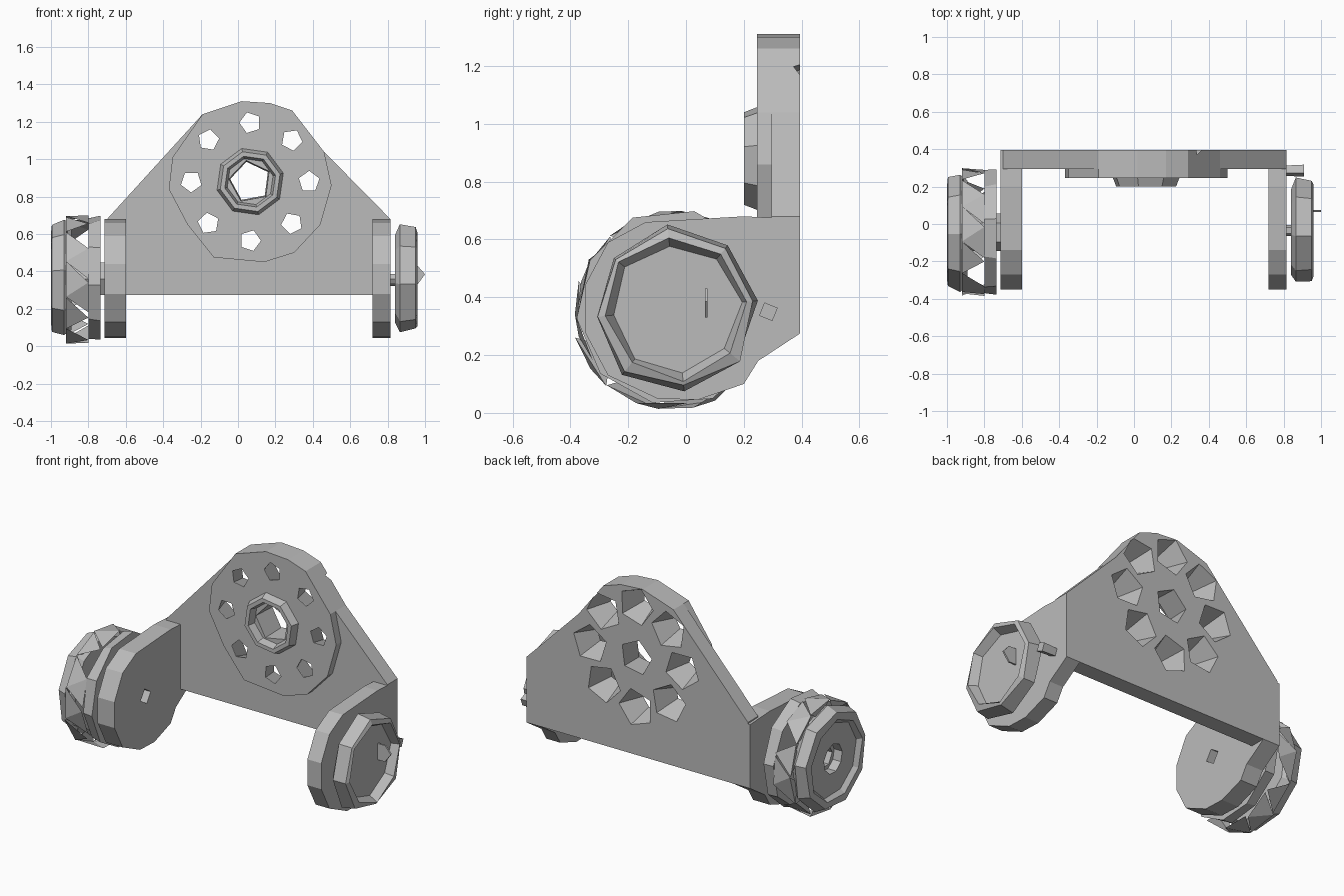
import bpy, bmesh, math, random

cube = bpy.data.objects.get("Cube")
if cube:
    bpy.data.objects.remove(cube, do_unlink=True)

grey = bpy.data.materials.new("plain grey")
grey.use_nodes = True
grey.diffuse_color = (0.5, 0.5, 0.5, 1)
grey.node_tree.nodes["Principled BSDF"].inputs["Base Color"].default_value = (0.5, 0.5, 0.5, 1)


def place(axis, a, u, v):
    """Point at depth a on the axis, u across, v up."""
    return (a, u, v) if axis == "X" else (u, a, v)


def finish(name, bm):
    bmesh.ops.recalc_face_normals(bm, faces=bm.faces)
    mesh = bpy.data.meshes.new(name)
    bm.to_mesh(mesh)
    bm.free()
    mesh.materials.append(grey)
    obj = bpy.data.objects.new(name, mesh)
    bpy.context.collection.objects.link(obj)
    return obj


def slab(name, axis, outline, a0, a1):
    """Extrude a flat outline along an axis."""
    bm = bmesh.new()
    ends = [[bm.verts.new(place(axis, a, u, v)) for u, v in outline] for a in (a0, a1)]
    for ring in ends:
        bm.faces.new(ring)
    n = len(outline)
    for i in range(n):
        j = (i + 1) % n
        bm.faces.new((ends[0][i], ends[0][j], ends[1][j], ends[1][i]))
    return finish(name, bm)


def lathe(name, axis, centre, profile, sides, turn=0.0, hollow=False, rough=0.0):
    """Turn a (depth, radius) profile; hollow joins its last ring to its first."""
    rng = random.Random(name)
    bm = bmesh.new()
    rings = []
    for a, r in profile:
        ring = []
        for i in range(sides):
            t = turn + math.tau * i / sides
            q = r * (1 + rng.uniform(-rough, rough))
            ring.append(bm.verts.new(place(axis, a, centre[0] + q * math.cos(t),
                                           centre[1] + q * math.sin(t))))
        rings.append(ring)
    pairs = list(zip(rings, rings[1:]))
    if hollow:
        pairs.append((rings[-1], rings[0]))
    else:
        bm.faces.new(rings[0])
        bm.faces.new(rings[-1])
    for p, q in pairs:
        for i in range(sides):
            j = (i + 1) % sides
            bm.faces.new((p[i], p[j], q[j], q[i]))
    return finish(name, bm)


def cut(target, cutters):
    bpy.context.view_layer.objects.active = target
    for c in cutters:
        mod = target.modifiers.new("cut", "BOOLEAN")
        mod.operation, mod.solver, mod.object = "DIFFERENCE", "EXACT", c
        bpy.ops.object.modifier_apply(modifier=mod.name)


# Back plate with a raised round face
disc = [(0.46, 1.04), (0.29, 1.26), (0.17, 1.3), (0.02, 1.31), (-0.19, 1.24), (-0.35, 1.01),
        (-0.37, 0.84), (-0.27, 0.65), (-0.13, 0.475), (0.14, 0.45), (0.3, 0.5),
        (0.44, 0.65), (0.5, 0.86)]
corners = [(-0.7, 0.68), (-0.7, 0.275), (0.815, 0.275), (0.815, 0.68)]
back_plate = slab("back_plate", "Y", disc[:5] + corners, 0.295, 0.395)
round_face = slab("round_face", "Y", disc, 0.245, 0.295)

# Eight flared holes and a middle hole
hub = (0.065, 0.88)
cutters = []
for i in range(8):
    t = math.tau * i / 8
    spot = (hub[0] + 0.315 * math.cos(t), hub[1] + 0.315 * math.sin(t))
    cutters.append(lathe("hole_cutter", "Y", spot, [(0.2, 0.056), (0.25, 0.058), (0.41, 0.123)],
                         5, t + 0.3))
cutters.append(lathe("middle_cutter", "Y", hub, [(0.15, 0.12), (0.45, 0.105)], 5, 0.5))
for part in (back_plate, round_face):
    cut(part, cutters)

# Collar round the middle hole
lathe("collar", "Y", hub, [(0.2, 0.165), (0.25, 0.185), (0.25, 0.125), (0.2, 0.14)],
      8, 0.25, hollow=True)

# Side arms
arm = [(0.395, 0.275), (0.395, 0.67), (0.2, 0.68), (-0.14, 0.66), (-0.27, 0.59), (-0.35, 0.44),
       (-0.35, 0.28), (-0.27, 0.13), (-0.1, 0.05), (0.04, 0.045), (0.2, 0.1), (0.25, 0.18)]
left_arm = slab("left_arm", "X", arm, 0.72, 0.815)
right_arm = slab("right_arm", "X", arm, -0.715, -0.6)
axis_r = (-0.045, 0.36)
pin = lathe("pin_cutter", "X", axis_r, [(-0.8, 0.05), (-0.5, 0.05)], 4, 0.2)
cut(right_arm, [pin])
for c in cutters + [pin]:
    bpy.data.objects.remove(c, do_unlink=True)

# Left side: dished wheel, axle, peg and little fin
axis_l = (-0.035, 0.36)
lathe("left_wheel", "X", axis_l, [(0.84, 0.23), (0.865, 0.285), (0.95, 0.275), (0.96, 0.25),
                                  (0.91, 0.225)], 8, 0.1, rough=0.05)
lathe("left_axle", "X", axis_l, [(0.81, 0.03), (0.85, 0.03)], 6)
lathe("left_peg", "X", (0.285, 0.35), [(0.81, 0.03), (0.91, 0.035)], 4, 0.4)
slab("left_fin", "Y", [(0.91, 0.33), (0.91, 0.43), (0.96, 0.43), (1.0, 0.385), (0.96, 0.33)],
     0.065, 0.075)

# Right side: outer wheel with recessed face, inner flange and axle tube
lathe("right_wheel", "X", axis_r, [(-0.89, 0.29), (-0.93, 0.315), (-0.995, 0.295), (-1.0, 0.25),
                                   (-0.975, 0.225), (-0.975, 0.09), (-0.89, 0.09)],
      9, 0.2, hollow=True, rough=0.03)
lathe("right_flange", "X", axis_r, [(-0.735, 0.34), (-0.735, 0.1), (-0.795, 0.1), (-0.8, 0.33)],
      10, 0.1, hollow=True, rough=0.03)
lathe("right_axle", "X", axis_r, [(-0.71, 0.1), (-0.92, 0.1), (-0.92, 0.07), (-0.71, 0.07)],
      6, hollow=True)

# Jagged ring of loose shards between wheel and flange
bm = bmesh.new()
count = 11
rng = random.Random(4)


def rim_point(a, i, r):
    t = math.tau * i / count
    return bm.verts.new((a, axis_r[0] + r * math.cos(t), axis_r[1] + r * math.sin(t)))


for i in range(count):
    r = 0.345 + rng.uniform(-0.015, 0.01)
    shard = [rim_point(-0.92, i, r), rim_point(-0.92, i + 1, r), rim_point(-0.8, i + 0.6, r)]
    bm.faces.new(shard)
    if i % 3:
        bm.faces.new((shard[1], rim_point(-0.8, i + 1.5, 0.33), shard[2]))
    bm.faces.new((shard[0], rim_point(-0.9, i + 0.5, 0.25), shard[1]))
finish("right_shards", bm)
